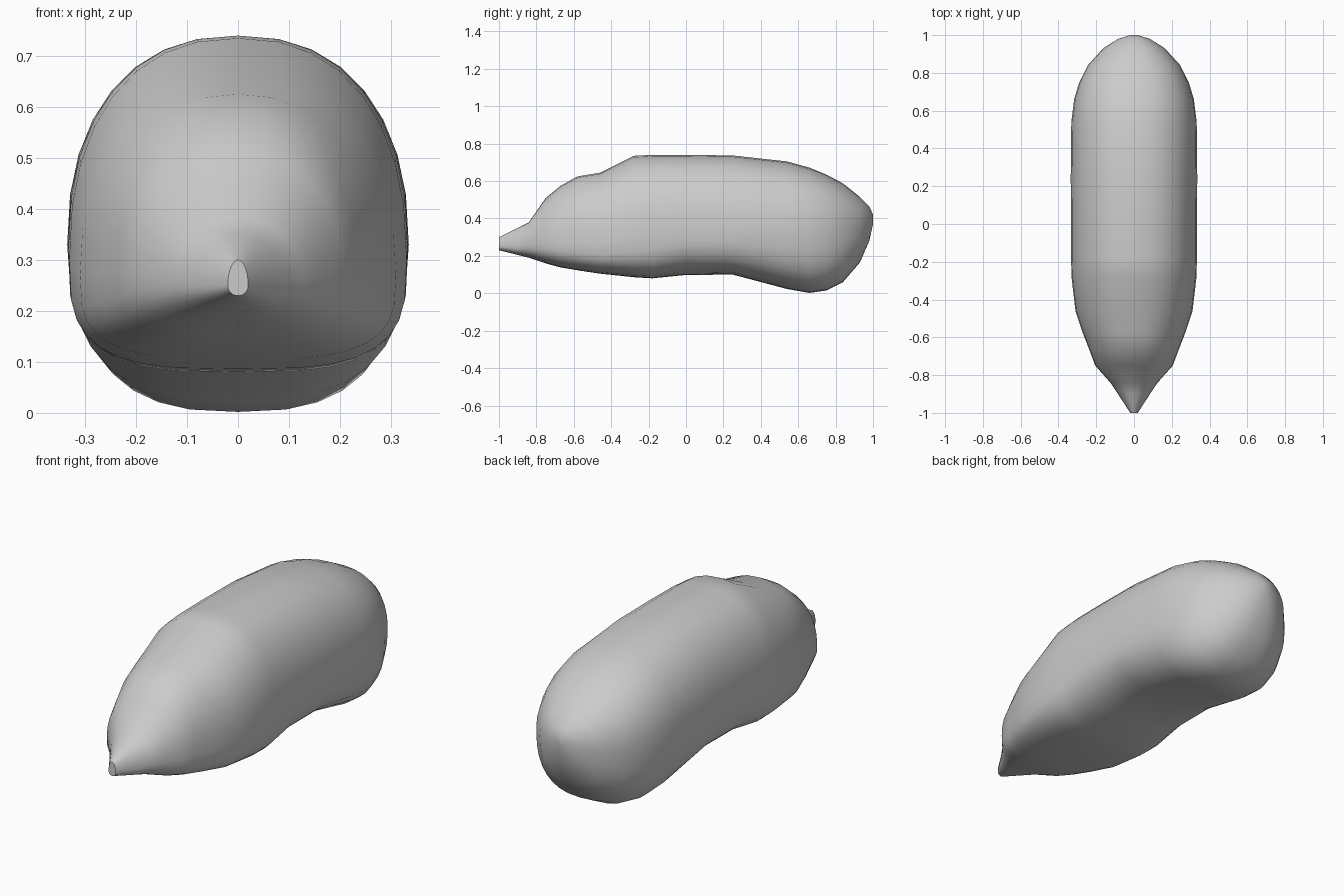
import bpy, bmesh, math

if "Cube" in bpy.data.objects:
    bpy.data.objects.remove(bpy.data.objects["Cube"])

SEGMENTS = 32

# Body stations: y, top z, bottom z, half width, z of widest point
stations = [
    (-1.00, 0.30, 0.23, 0.02, 0.25),
    (-0.90, 0.35, 0.205, 0.085, 0.25),
    (-0.84, 0.38, 0.19, 0.125, 0.26),
    (-0.75, 0.51, 0.16, 0.205, 0.27),
    (-0.67, 0.575, 0.138, 0.235, 0.27),
    (-0.58, 0.625, 0.123, 0.27, 0.27),
    (-0.46, 0.645, 0.105, 0.31, 0.27),
    (-0.28, 0.735, 0.086, 0.331, 0.30),
    (-0.18, 0.74, 0.08, 0.333, 0.32),
    (0.00, 0.74, 0.098, 0.334, 0.33),
    (0.25, 0.737, 0.10, 0.335, 0.33),
    (0.54, 0.705, 0.023, 0.332, 0.33),
    (0.66, 0.672, 0.002, 0.317, 0.33),
    (0.75, 0.635, 0.015, 0.29, 0.33),
    (0.84, 0.587, 0.06, 0.245, 0.34),
    (0.93, 0.515, 0.165, 0.163, 0.36),
    (0.98, 0.465, 0.28, 0.085, 0.38),
    (1.00, 0.42, 0.37, 0.02, 0.395),
]


def ring(bm, y, top, bottom, width, mid):
    # Wide sections are boxier, narrow ends are round; the underside is flattest
    fullness = min(1, width / 0.3)
    p_top = 2 + 0.3 * fullness
    p_bottom = 2 + (1.3 if y < 0 else 0.7) * fullness
    verts = []
    for i in range(SEGMENTS):
        a = 2 * math.pi * i / SEGMENTS
        c, s = math.cos(a), math.sin(a)
        power = 2 / (p_top if s >= 0 else p_bottom)
        height = top - mid if s >= 0 else mid - bottom
        x = math.copysign(abs(c) ** power, c) * width
        z = mid + math.copysign(abs(s) ** power, s) * height
        verts.append(bm.verts.new((x, y, z)))
    return verts


# Rounded body tapering into the pointed snout
bm = bmesh.new()
rings = [ring(bm, *s) for s in stations]
for a, b in zip(rings, rings[1:]):
    for i in range(SEGMENTS):
        j = (i + 1) % SEGMENTS
        bm.faces.new((a[i], a[j], b[j], b[i]))

# Snout tip and rear tip caps
bm.faces.new(rings[0])
bm.faces.new(rings[-1])
bmesh.ops.recalc_face_normals(bm, faces=bm.faces)
mesh = bpy.data.meshes.new("body_with_snout")
bm.to_mesh(mesh)
bm.free()
body = bpy.data.objects.new("body_with_snout", mesh)
bpy.context.collection.objects.link(body)
bpy.context.view_layer.objects.active = body
body.select_set(True)
bpy.ops.object.shade_smooth_by_angle(angle=math.radians(40))
